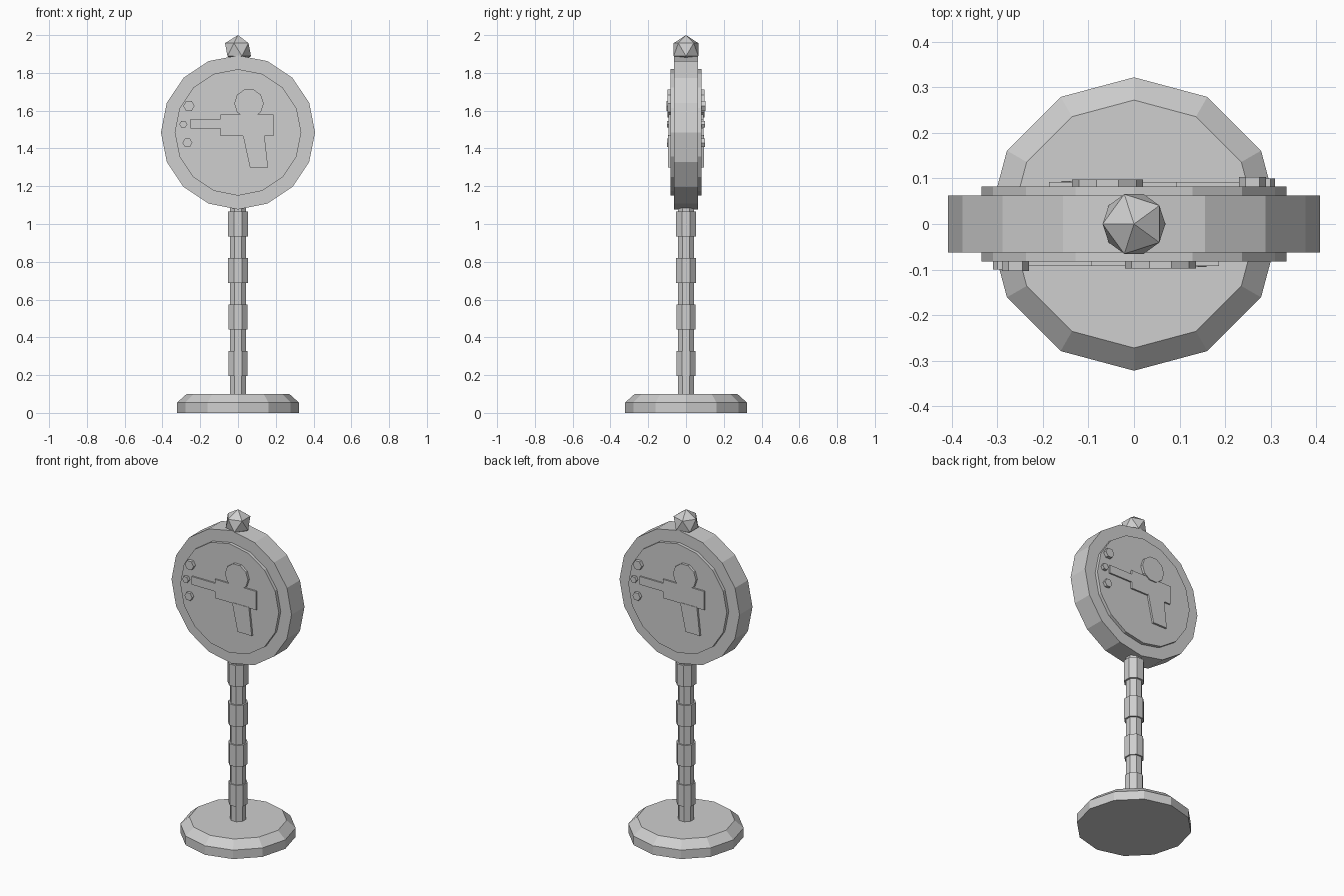
import bpy, bmesh, math
from mathutils import Matrix, Vector

if "Cube" in bpy.data.objects:
    bpy.data.objects.remove(bpy.data.objects["Cube"])

grey = bpy.data.materials.new("light_grey")
grey.diffuse_color = (0.62, 0.62, 0.62, 1)
grey.use_nodes = True
grey.node_tree.nodes["Principled BSDF"].inputs["Base Color"].default_value = grey.diffuse_color


def add_object(name, bm):
    bmesh.ops.recalc_face_normals(bm, faces=bm.faces)
    mesh = bpy.data.meshes.new(name)
    bm.to_mesh(mesh)
    bm.free()
    mesh.materials.append(grey)
    obj = bpy.data.objects.new(name, mesh)
    bpy.context.collection.objects.link(obj)
    return obj


def polygon(n, r, cx=0, cy=0, turn=0.0):
    return [(cx + r * math.cos(2 * math.pi * (i + turn) / n),
             cy + r * math.sin(2 * math.pi * (i + turn) / n)) for i in range(n)]


def lathe(name, n, profile, turn=0.0):
    """Closed solid around z from (radius, z) rings."""
    bm = bmesh.new()
    rings = [[bm.verts.new((x, y, z)) for x, y in polygon(n, r, turn=turn)]
             for r, z in profile]
    for a, b in zip(rings, rings[1:]):
        for i in range(n):
            j = (i + 1) % n
            bm.faces.new((a[i], a[j], b[j], b[i]))
    bm.faces.new(rings[0])
    bm.faces.new(rings[-1])
    return add_object(name, bm)


def plate(name, outline, y0, y1, back=False):
    """Extrude an x-z outline along y; back turns it half way round z."""
    bm = bmesh.new()
    face = bm.faces.new([bm.verts.new((x, y0, z)) for x, z in outline])
    out = bmesh.ops.extrude_face_region(bm, geom=[face])
    verts = [v for v in out["geom"] if isinstance(v, bmesh.types.BMVert)]
    bmesh.ops.translate(bm, verts=verts, vec=Vector((0, y1 - y0, 0)))
    if back:
        bm.transform(Matrix.Rotation(math.pi, 4, "Z"))
    return add_object(name, bm)


# Base and post
lathe("base", 12, [(0.322, 0), (0.322, 0.055), (0.272, 0.1)])
lathe("post", 8, [(0.046, 0.09), (0.046, 1.12)], turn=0.5)

# Raised bands on the post
for i in range(4):
    z = 0.26 + i * 0.246
    r = 0.054 + i * 0.0015
    lathe(f"post_band_{i + 1}", 8, [(r, z - 0.065), (r, z + 0.067)], turn=0.5)

# Sign disc and raised face panel
CZ = 1.485
plate("sign_disc", polygon(16, 0.408, 0, CZ), -0.063, 0.063)
plate("sign_panel", polygon(16, 0.335, 0, CZ), -0.0825, 0.0825)

# Figure and dots on both sides
figure = {
    "figure_head": (polygon(10, 0.078, 0.058, 1.638), 0.098),
    "figure_body": ([(-0.093, 1.465), (0.187, 1.465), (0.187, 1.58), (-0.093, 1.58)], 0.092),
    "figure_arm": ([(-0.252, 1.505), (-0.09, 1.505), (-0.09, 1.555), (-0.252, 1.555)], 0.0915),
    "figure_leg": ([(0.063, 1.3), (0.159, 1.3), (0.14, 1.47), (0.026, 1.47)], 0.0945),
    "dot_upper": (polygon(6, 0.03, -0.26, 1.625), 0.103),
    "dot_middle": (polygon(6, 0.021, -0.289, 1.528), 0.1),
    "dot_lower": (polygon(6, 0.026, -0.268, 1.43), 0.1),
}
for side, back in (("front", False), ("back", True)):
    for name, (outline, depth) in figure.items():
        plate(f"{name}_{side}", outline, -depth, -0.078, back)

# Faceted finial
bm = bmesh.new()
bmesh.ops.create_icosphere(bm, subdivisions=1, radius=0.077)
bm.transform(Matrix.Translation((0, 0, 1.923)) @ Matrix.Rotation(math.pi, 4, "Z"))
add_object("finial", bm)
